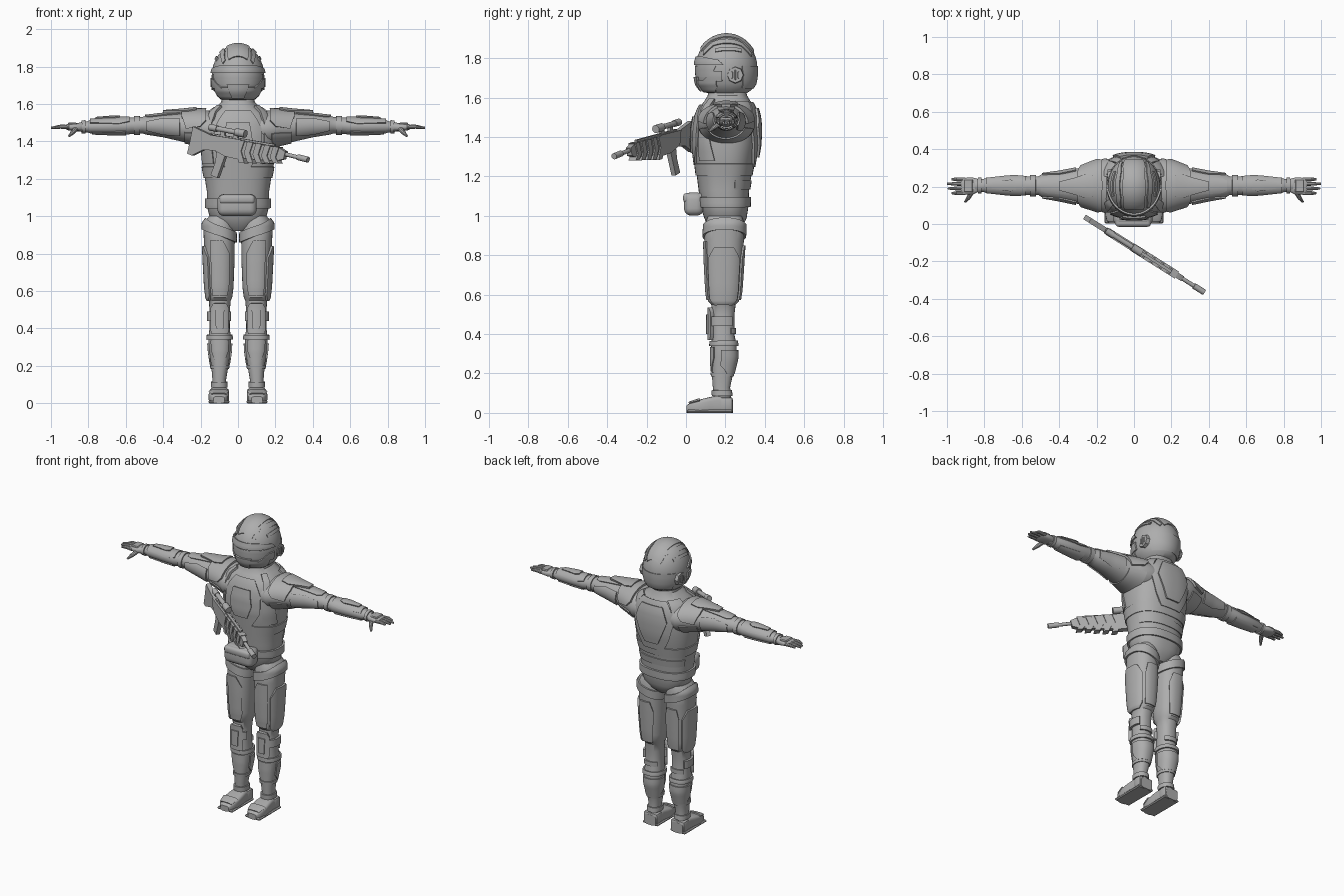
import bpy, bmesh, math
from mathutils import Vector
from math import radians, sin, cos, pi

grey = bpy.data.materials.new("armour grey")
grey.diffuse_color = (0.42, 0.42, 0.42, 1)


def finish(name, bm, mirror=False):
    bmesh.ops.recalc_face_normals(bm, faces=bm.faces)
    me = bpy.data.meshes.new(name)
    bm.to_mesh(me)
    bm.free()
    me.materials.append(grey)
    ob = bpy.data.objects.new(name, me)
    bpy.context.collection.objects.link(ob)
    if mirror:
        ob.modifiers.new("mirror", 'MIRROR').use_mirror_merge = False
    return ob


class Form:
    """Surface through oval sections: (t, centre u, centre v, radius u, radius v)."""

    def __init__(self, axis, rings, n=2.0):
        self.axis, self.rings, self.n = axis, rings, n

    def section(self, t):
        r = self.rings
        t = min(max(t, r[0][0]), r[-1][0])
        i = max(k for k in range(len(r) - 1) if r[k][0] <= t)
        a, b = r[i], r[i + 1]
        f = (t - a[0]) / (b[0] - a[0])
        return [p + (q - p) * f for p, q in zip(a, b)]

    def place(self, t, u, v):
        return Vector({'x': (t, u, v), 'y': (u, t, v), 'z': (u, v, t)}[self.axis])

    def at(self, t, a):
        s = self.section(t)
        p = 2 / self.n
        c, d = cos(a), sin(a)
        return self.place(s[0], s[1] + s[3] * math.copysign(abs(c) ** p, c),
                          s[2] + s[4] * math.copysign(abs(d) ** p, d))

    def normal(self, t, a):
        lo, hi = self.rings[0][0], self.rings[-1][0]
        d = self.at(min(t + .015, hi), a) - self.at(max(t - .015, lo), a)
        nrm = d.cross(self.at(t, a + .05) - self.at(t, a - .05)).normalized()
        s = self.section(t)
        return nrm if nrm.dot(self.at(t, a) - self.place(*s[:3])) > 0 else -nrm

    def build(self, name, mirror=False, seg=40):
        bm = bmesh.new()
        loops = [[bm.verts.new(self.at(r[0], 2 * pi * k / seg)) for k in range(seg)]
                 for r in self.rings]
        for p, q in zip(loops, loops[1:]):
            for k in range(seg):
                bm.faces.new((p[k], p[(k + 1) % seg], q[(k + 1) % seg], q[k]))
        bm.faces.new(loops[0])
        bm.faces.new(loops[-1])
        return finish(name, bm, mirror)

    def panel(self, name, rows, off=.01, mirror=False, tilt=0, cols=14, steps=5):
        """Raised plate; rows are (t, from angle, to angle) in degrees."""
        bm = bmesh.new()
        fine = []
        for p, q in zip(rows, rows[1:]):
            fine += [[x + (y - x) * k / steps for x, y in zip(p, q)] for k in range(steps)]
        fine.append(rows[-1])
        layers = []
        for h in (off, -.012):
            grid = []
            for t, a0, a1 in fine:
                line = []
                for k in range(cols + 1):
                    a = radians(a0 + (a1 - a0) * k / cols)
                    tt = t + tilt * cos(a)
                    line.append(bm.verts.new(self.at(tt, a) + self.normal(tt, a) * h))
                grid.append(line)
            layers.append(grid)
        for g in layers:
            for p, q in zip(g, g[1:]):
                for k in range(cols):
                    bm.faces.new((p[k], p[k + 1], q[k + 1], q[k]))
        rims = [g[0] + [r[-1] for r in g[1:]] + g[-1][-2::-1] + [r[0] for r in g[-2:0:-1]]
                for g in layers]
        o, i = rims
        for k in range(len(o)):
            j = (k + 1) % len(o)
            bm.faces.new((o[k], o[j], i[j], i[k]))
        return finish(name, bm, mirror)


def tube(name, p0, p1, r0, r1, seg=12, mirror=False):
    p0, p1 = Vector(p0), Vector(p1)
    bm = bmesh.new()
    bmesh.ops.create_cone(bm, cap_ends=True, segments=seg, radius1=r0, radius2=r1,
                          depth=(p1 - p0).length)
    rot = (p1 - p0).to_track_quat('Z', 'Y').to_matrix().to_4x4()
    bm.transform(rot)
    bmesh.ops.translate(bm, verts=bm.verts, vec=(p0 + p1) / 2)
    return finish(name, bm, mirror)


def box(name, loc, size, bevel=.008, seg=1, mirror=False):
    bm = bmesh.new()
    bmesh.ops.create_cube(bm, size=1)
    for v in bm.verts:
        v.co = Vector(a * b + c for a, b, c in zip(v.co, size, loc))
    bmesh.ops.bevel(bm, geom=bm.edges[:], offset=bevel, segments=seg, affect='EDGES', profile=.5)
    return finish(name, bm, mirror)


# Torso, neck and pelvis
torso = Form('z', [(.92, 0, .2, .05, .06), (.95, 0, .2, .11, .09), (.99, 0, .2, .15, .108),
                   (1.05, 0, .195, .165, .122), (1.13, 0, .192, .166, .128),
                   (1.2, 0, .193, .177, .138), (1.28, 0, .195, .192, .15),
                   (1.36, 0, .197, .2, .162), (1.44, 0, .2, .2, .163), (1.5, 0, .203, .193, .155),
                   (1.55, 0, .206, .165, .138), (1.58, 0, .21, .12, .118),
                   (1.61, 0, .21, .09, .1), (1.66, 0, .21, .085, .09)], 2.4)
torso.build("torso", seg=56)
torso.panel("belt", [(1.045, 0, 360), (1.095, 0, 360)], .012, cols=56)
torso.panel("rib_band", [(1.205, 0, 360), (1.265, 0, 360)], .006, cols=56)
torso.panel("waist_band", [(1.135, 20, 160), (1.18, 20, 160)], .006)
torso.panel("chest_plate", [(1.26, -106, -74), (1.36, -124, -56), (1.47, -124, -56), (1.56, -112, -68)], .009)
torso.panel("chest_inset", [(1.32, -100, -80), (1.4, -108, -72), (1.5, -104, -76)], .017)
torso.panel("chest_side_plate", [(1.28, -52, -15), (1.4, -50, -25), (1.47, -50, -35)], .007, True)
torso.panel("shoulder_strap", [(1.46, -50, -41), (1.53, -50, -34), (1.585, -46, -28)], .014, True)
torso.panel("back_plate", [(1.25, 72, 108), (1.33, 60, 120), (1.46, 48, 132), (1.57, 58, 122)], .012)
torso.panel("back_pack", [(1.3, 80, 100), (1.45, 62, 118), (1.54, 70, 110)], .024)
torso.panel("collar_side", [(1.5, 20, 52), (1.575, 15, 55)], .01, True)
box("belt_pouch", (-.005, .04, 1.06), (.21, .1, .118), .036, 4)
box("pouch_flap", (-.005, .038, 1.09), (.19, .106, .05), .018, 3)

# Helmet
C, R = (.205, 1.75), (.14, .157, .17)
dome = [(C[1] + R[2] * sin(k), 0, C[0], R[0] * cos(k), R[1] * cos(k))
        for k in (radians(d) for d in (0, 10, 20, 30, 40, 50, 60, 68, 75, 81, 86, 89))]
helmet = Form('z', [(1.622, 0, .208, .088, .1), (1.64, 0, .207, .11, .127),
                    (1.67, 0, .205, .127, .148), (1.71, 0, .205, .137, .155)] + dome)
helmet.build("helmet", seg=48)
helmet.panel("jaw_guard", [(1.63, -150, -30), (1.655, -160, -20), (1.69, -160, -20)], .006, cols=24)
helmet.panel("mouth_plate", [(1.64, -106, -74), (1.705, -114, -66)], .013)
helmet.panel("visor", [(1.705, -150, -30), (1.76, -160, -20)], .003, cols=24)
helmet.panel("cheek_plate", [(1.685, -50, -8), (1.735, -25, -8)], .009, True)
helmet.panel("brow", [(1.765, -175, -5), (1.79, -165, -15), (1.805, -130, -50)], .009, cols=28)
helmet.panel("rear_guard", [(1.65, 35, 145), (1.76, 30, 150)], .005, cols=24)
crown = Form('y', [(C[0] - R[1] * cos(k), 0, C[1], R[0] * sin(k), R[2] * sin(k))
                   for k in (radians(3 + 6 * d) for d in range(30))])
crown.panel("crest", [(.08, 55, 125), (.13, 64, 116), (.27, 66, 114), (.34, 50, 130)], .007, steps=10)
crown.panel("crest_rail", [(.09, 34, 46), (.14, 46, 58), (.28, 47, 58), (.33, 34, 46)], .006, True, steps=8)
crown.panel("temple_rail", [(.15, 30, 37), (.28, 32, 39)], .007, True)
tube("ear_disc", (.12, .25, 1.715), (.142, .25, 1.715), .044, .04, 8, True)
for dy in (-.016, 0, .016):
    box("ear_bar", (.143, .25 + dy, 1.715), (.008, .008, .05 - abs(dy)), .002, mirror=True)

# Arms
arm = Form('x', [(.09, .205, 1.465, .14, .09), (.16, .205, 1.465, .145, .1),
                 (.22, .205, 1.473, .122, .092), (.29, .202, 1.477, .097, .08),
                 (.4, .203, 1.485, .075, .063), (.495, .205, 1.487, .06, .05),
                 (.51, .205, 1.487, .05, .044), (.57, .205, 1.484, .05, .044),
                 (.59, .205, 1.482, .053, .045), (.68, .206, 1.481, .05, .043),
                 (.79, .206, 1.479, .041, .036), (.805, .206, 1.478, .034, .03),
                 (.85, .205, 1.477, .034, .024)])
arm.build("arm", True)
arm.panel("pauldron", [(.17, 25, 155), (.2, 5, 175), (.275, -5, 185), (.3, 40, 140)], .013, True, cols=24)
arm.panel("pauldron_crest", [(.22, 65, 115), (.27, 60, 120), (.4, 75, 105)], .02, True)
arm.panel("shoulder_underplate", [(.18, 195, 345), (.285, 200, 340)], .007, True, cols=20)
arm.panel("upper_arm_front", [(.31, 150, 215), (.4, 145, 225), (.49, 160, 210)], .008, True)
arm.panel("upper_arm_back", [(.31, -35, 30), (.4, -45, 35), (.49, -30, 20)], .008, True)
arm.panel("upper_arm_top", [(.31, 62, 118), (.47, 55, 125), (.495, 65, 115)], .006, True)
arm.panel("elbow_ring", [(.525, 0, 360), (.555, 0, 360)], .007, True, cols=32)
arm.panel("forearm_guard", [(.58, 30, 150), (.64, 15, 165), (.79, 30, 150)], .007, True, cols=20)
arm.panel("forearm_module", [(.63, 70, 110), (.66, 60, 120), (.76, 72, 108)], .014, True)
arm.panel("forearm_underplate", [(.6, 215, 325), (.78, 225, 315)], .006, True)
arm.panel("wrist_ring", [(.815, 0, 360), (.835, 0, 360)], .008, True, cols=32)

# Hands
Form('x', [(.83, .206, 1.477, .033, .022), (.86, .203, 1.476, .045, .022),
           (.91, .202, 1.477, .045, .017), (.925, .202, 1.477, .04, .01)], 2.6).build("palm", True, 24)
box("knuckle_plate", (.885, .204, 1.493), (.05, .07, .014), .005, mirror=True)
for y, tip in ((.165, .975), (.19, .995), (.215, 1.0), (.239, .975)):
    tube("finger", (.9, y, 1.477), (.95, y, 1.479), .0115, .011, 10, True)
    tube("fingertip", (.948, y, 1.479), (tip, y, 1.472), .011, .006, 10, True)
tube("thumb", (.865, .175, 1.47), (.885, .14, 1.447), .014, .012, 10, True)
tube("thumb_tip", (.884, .142, 1.449), (.903, .118, 1.428), .012, .006, 10, True)

# Legs
leg = Form('z', [(.07, .1, .185, .037, .045), (.13, .1, .18, .037, .044), (.2, .097, .185, .046, .054),
                 (.28, .097, .193, .057, .066), (.35, .098, .192, .061, .064),
                 (.4, .098, .187, .054, .058), (.5, .098, .188, .055, .058),
                 (.55, .097, .19, .058, .062), (.565, .097, .19, .066, .078),
                 (.62, .097, .191, .073, .086), (.75, .098, .192, .079, .094),
                 (.88, .1, .194, .083, .1), (.96, .102, .197, .083, .1),
                 (1.0, .095, .198, .06, .085)], 2.3)
leg.build("leg", True)
leg.panel("hip_band", [(.895, 0, 360), (.95, 0, 360)], .011, True, .035, 48)
leg.panel("thigh_side_plate", [(.55, -35, 35), (.58, -48, 48), (.78, -48, 48), (.84, -25, 25)], .012, True)
leg.panel("thigh_front_plate", [(.575, -118, -62), (.62, -125, -60), (.8, -125, -60), (.87, -100, -60)], .008, True)
leg.panel("thigh_back_plate", [(.575, 62, 118), (.78, 60, 125), (.85, 70, 110)], .01, True)
leg.panel("knee_wrap", [(.44, -150, 40), (.49, -150, 40)], .014, True, cols=28)
leg.panel("knee_pad", [(.37, -122, -58), (.39, -128, -52), (.51, -128, -52), (.535, -115, -65)], .02, True)
leg.panel("knee_ridge", [(.4, -103, -77), (.5, -106, -74)], .028, True)
leg.panel("knee_back_band", [(.4, 40, 140), (.43, 40, 140)], .008, True)
leg.panel("calf_cuff", [(.34, 0, 360), (.365, 0, 360)], .01, True, cols=40)
leg.panel("calf_plate", [(.2, 20, 160), (.24, -10, 190), (.32, -10, 190)], .008, True, cols=24)
leg.panel("shin_plate", [(.21, -110, -70), (.28, -135, -45), (.335, -135, -45)], .006, True)
leg.panel("calf_lower_band", [(.185, 0, 360), (.205, 0, 360)], .006, True, cols=40)
leg.panel("ankle_cuff", [(.085, 0, 360), (.115, 0, 360)], .008, True, cols=40)

# Boots
boot = Form('y', [(.003, .102, .018, .03, .018), (.02, .102, .026, .045, .026),
                  (.07, .102, .034, .055, .034), (.12, .1, .04, .053, .04),
                  (.16, .1, .044, .048, .044), (.22, .1, .04, .05, .04), (.238, .1, .034, .042, .034)], 4)
boot.build("boot", True, 32)
boot.panel("toe_cap", [(.018, 40, 140), (.07, 35, 145)], .007, True)
box("boot_sole", (.101, .12, .008), (.113, .232, .016), .006, mirror=True)
box("boot_heel", (.1, .205, .045), (.102, .065, .07), .012, 2, True)


# Rifle: flat profiles (x, z) set along a slanted line
def slant(x, z, side=0):
    return Vector((x + .53 * side, .035 - .63 * (x + .26) + .85 * side, z))


def slab(name, outline, half):
    bm = bmesh.new()
    a, b = [[bm.verts.new(slant(x, z, s)) for x, z in outline] for s in (-half, half)]
    bm.faces.new(a)
    bm.faces.new(b)
    for k in range(len(a)):
        j = (k + 1) % len(a)
        bm.faces.new((a[k], a[j], b[j], b[k]))
    return finish(name, bm)


slab("rifle_stock", [(-.235, 1.48), (-.13, 1.43), (-.1, 1.35), (-.18, 1.355), (-.24, 1.325), (-.265, 1.335),
                     (-.25, 1.4)], .014)
slab("rifle_receiver", [(-.14, 1.435), (.02, 1.41), (.03, 1.3), (-.06, 1.32), (-.13, 1.36)], .02)
slab("rifle_handguard", [(.01, 1.405), (.23, 1.365), (.26, 1.345), (.25, 1.305), (.21, 1.295), (.02, 1.31)], .015)
slab("rifle_grip", [(-.105, 1.36), (-.06, 1.335), (-.075, 1.29), (-.105, 1.205), (-.14, 1.22), (-.115, 1.29)], .013)
slab("rifle_top_rail", [(-.12, 1.44), (.2, 1.385), (.2, 1.375), (-.12, 1.425)], .008)
for k in range(5):
    x = .015 + k * .046
    z = 1.408 - k * .0085
    slab("handguard_rib", [(x, z), (x + .03, z - .005), (x + .012, z - .06), (x + .03, z - .125 + k * .008),
                           (x, z - .12 + k * .008), (x - .018, z - .06)], .022)
tube("rifle_barrel", slant(.24, 1.335), slant(.365, 1.304), .011, .011)
tube("rifle_muzzle", slant(.32, 1.316), slant(.375, 1.302), .016, .016)
tube("rifle_scope", slant(-.13, 1.472), slant(.03, 1.442), .014, .014)
tube("scope_lens", slant(-.01, 1.45), slant(.04, 1.44), .021, .021)
tube("scope_eyepiece", slant(-.15, 1.476), slant(-.11, 1.468), .018, .018)
for x in (-.08, -.01):
    slab("scope_mount", [(x - .01, 1.46), (x + .012, 1.455), (x + .012, 1.41), (x - .01, 1.41)], .008)

bpy.ops.object.select_all(action='SELECT')
bpy.context.view_layer.objects.active = bpy.context.collection.objects[0]
bpy.ops.object.shade_smooth_by_angle(angle=radians(35))
